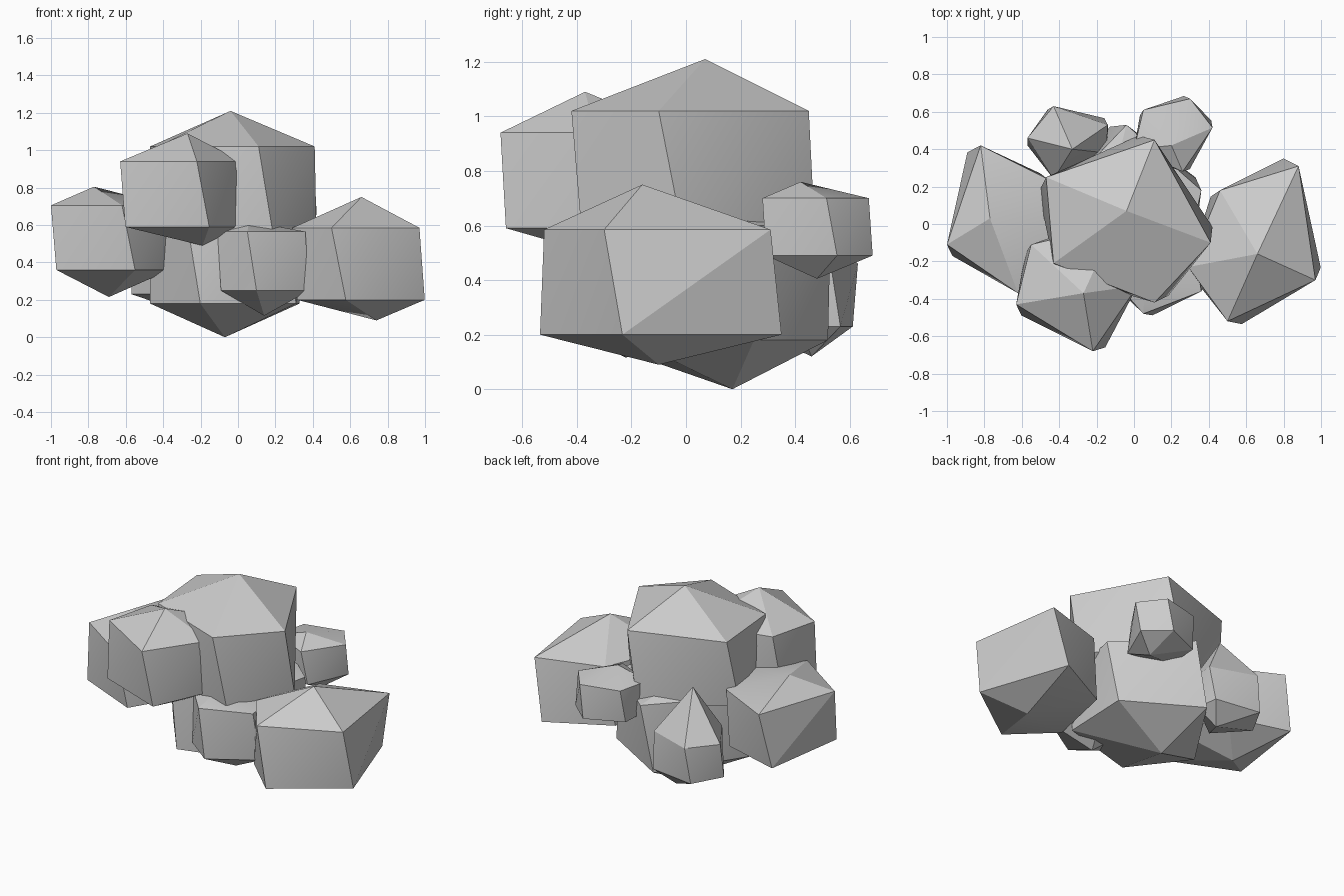
import bpy
import bmesh
from math import radians
from mathutils import Matrix, Vector

# Remove the default cube only
cube = bpy.data.objects.get("Cube")
if cube:
    bpy.data.objects.remove(cube, do_unlink=True)

# Single stone colour
stone = bpy.data.materials.new("grey_stone")
stone.use_nodes = True
colour = (0.6, 0.6, 0.6, 1)
stone.diffuse_color = colour
stone.node_tree.nodes["Principled BSDF"].inputs["Base Color"].default_value = colour

TWIST = Matrix.Rotation(radians(10.5), 2)   # lower ring turns against the upper one
PEAK_SHIFT = Vector((0.08, 0.06))           # bottom peak sits off the top peak


def rock(name, heights, peak, outline):
    """Five-sided boulder: bottom peak, lower ring, upper ring, top peak."""
    z_bottom, z_lower, z_upper, z_top = heights
    ring = [Vector(p) for p in outline]
    centre = sum(ring, Vector((0, 0))) / len(ring)
    lower_ring = [centre + TWIST @ (p - centre) for p in ring]

    bm = bmesh.new()
    upper = [bm.verts.new((*p, z_upper)) for p in ring]
    lower = [bm.verts.new((*p, z_lower)) for p in lower_ring]
    top = bm.verts.new((*peak, z_top))
    bottom = bm.verts.new((*(Vector(peak) + PEAK_SHIFT), z_bottom))

    # Caps and side faces
    for i in range(len(ring)):
        j = (i + 1) % len(ring)
        bm.faces.new((top, upper[i], upper[j]))
        bm.faces.new((bottom, lower[j], lower[i]))
        bm.faces.new((upper[i], lower[i], lower[j], upper[j]))
    bmesh.ops.triangulate(bm, faces=bm.faces[:])
    bmesh.ops.recalc_face_normals(bm, faces=bm.faces[:])
    for face in bm.faces:
        face.smooth = True

    mesh = bpy.data.meshes.new(name)
    bm.to_mesh(mesh)
    bm.free()
    mesh.set_sharp_from_angle(angle=radians(18))
    mesh.materials.append(stone)
    obj = bpy.data.objects.new(name, mesh)
    bpy.context.collection.objects.link(obj)
    return obj


# Large central rocks
rock("top_rock", (0.45, 0.58, 1.02, 1.21), (-0.04, 0.07),
     [(0.11, 0.45), (-0.47, 0.25), (-0.43, -0.21), (0.11, -0.42), (0.41, -0.10)])
rock("base_rock", (0, 0.18, 0.6, 0.72), (-0.15, 0.11),
     [(-0.04, 0.53), (-0.47, 0.08), (-0.27, -0.31), (0.26, -0.26), (0.36, 0.18)])

# Side rocks
rock("left_rock", (0.09, 0.2, 0.585, 0.75), (0.66, -0.16),
     [(0.88, 0.31), (0.46, 0.18), (0.29, -0.23), (0.50, -0.52), (0.97, -0.30)])
rock("right_rock", (0.215, 0.36, 0.705, 0.805), (-0.77, 0.03),
     [(-0.82, 0.42), (-1, -0.11), (-0.62, -0.37), (-0.38, -0.1), (-0.46, 0.24)])

# Front rocks
rock("front_upper_rock", (0.49, 0.59, 0.94, 1.09), (-0.27, -0.37),
     [(-0.10, 0), (-0.55, -0.11), (-0.63, -0.43), (-0.22, -0.68), (0.02, -0.33)])
rock("front_lower_rock", (0.115, 0.25, 0.565, 0.62), (0.06, -0.28),
     [(0.30, 0), (0, 0.05), (-0.11, -0.3), (0.05, -0.48), (0.36, -0.36)])

# Back rocks
rock("back_left_rock", (0.405, 0.49, 0.7, 0.76), (0.2, 0.42),
     [(0.30, 0.67), (0.05, 0.61), (0, 0.4), (0.26, 0.28), (0.42, 0.515)])
rock("back_right_rock", (0.12, 0.23, 0.46, 0.75), (-0.33, 0.40),
     [(-0.14, 0.53), (-0.43, 0.63), (-0.57, 0.46), (-0.43, 0.24), (-0.15, 0.38)])
